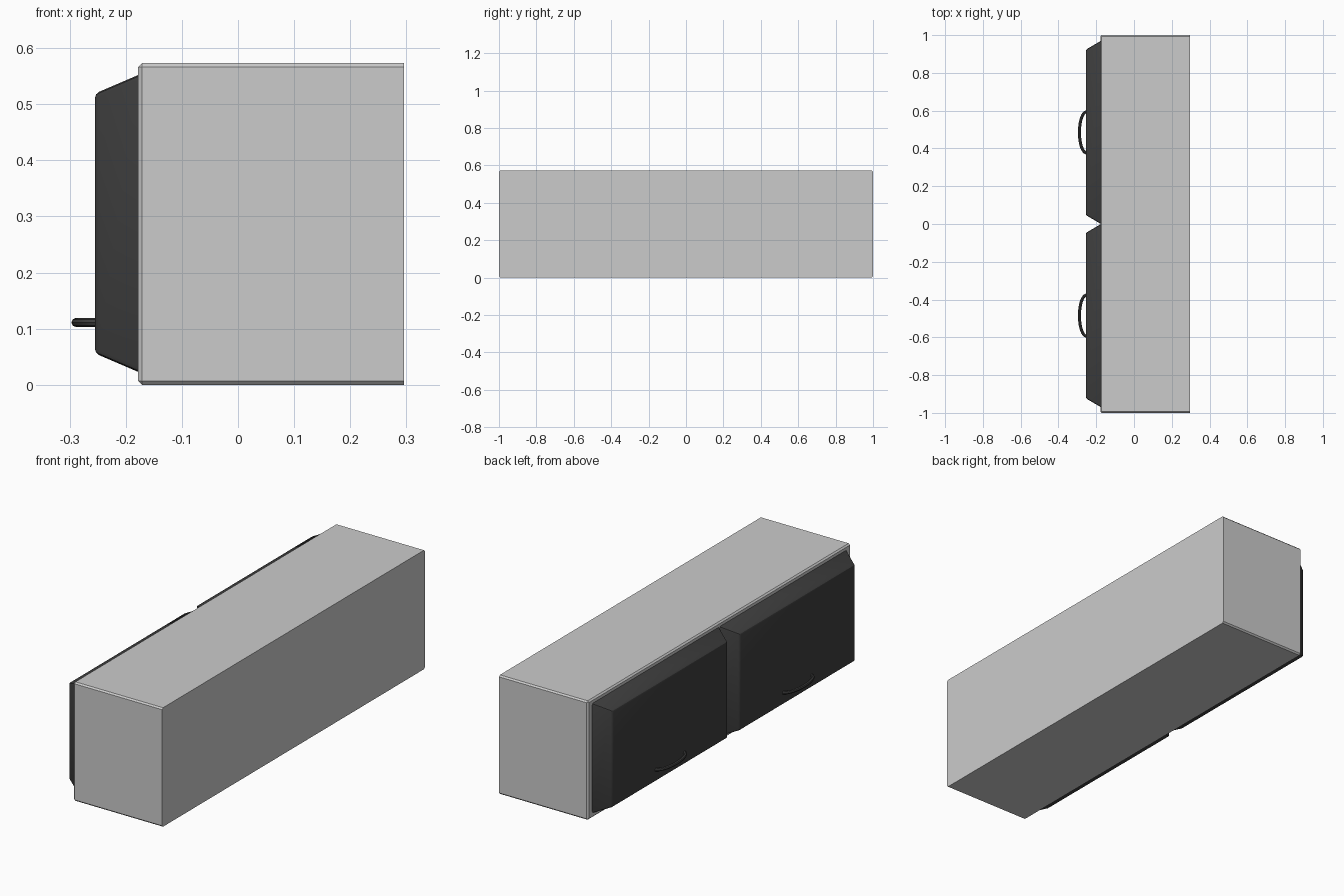
import bpy
import bmesh
import math

cube = bpy.data.objects.get("Cube")
if cube:
    bpy.data.objects.remove(cube, do_unlink=True)

BACK, FACE, DOOR_FACE = 0.296, -0.178, -0.255
HEIGHT = 0.573


def make_material(name, value):
    mat = bpy.data.materials.new(name)
    mat.use_nodes = True
    colour = (value, value, value, 1)
    mat.diffuse_color = colour
    mat.node_tree.nodes["Principled BSDF"].inputs["Base Color"].default_value = colour
    return mat


def make_block(name, inner, outer, x_in, x_out, bevel, segments, mat):
    """Block tapering from an inner to an outer (y0, y1, z0, z1) rectangle.

    Every edge is bevelled except those around the inner face."""
    bm = bmesh.new()
    rings = []
    for x, (y0, y1, z0, z1) in ((x_in, inner), (x_out, outer)):
        rings.append([bm.verts.new((x, y, z))
                      for y, z in ((y0, z0), (y1, z0), (y1, z1), (y0, z1))])
    a, b = rings
    bm.faces.new(a)
    bm.faces.new(b)
    for i in range(4):
        j = (i + 1) % 4
        bm.faces.new((a[i], a[j], b[j], b[i]))
    bmesh.ops.recalc_face_normals(bm, faces=bm.faces)
    edges = [e for e in bm.edges if not all(v in a for v in e.verts)]
    bmesh.ops.bevel(bm, geom=edges, offset=bevel, segments=segments,
                    profile=0.5, affect='EDGES')
    mesh = bpy.data.meshes.new(name)
    bm.to_mesh(mesh)
    bm.free()
    mesh.materials.append(mat)
    obj = bpy.data.objects.new(name, mesh)
    bpy.context.collection.objects.link(obj)
    return obj


def smooth(obj, degrees):
    bpy.ops.object.select_all(action='DESELECT')
    obj.select_set(True)
    bpy.context.view_layer.objects.active = obj
    bpy.ops.object.shade_smooth_by_angle(angle=math.radians(degrees))


def make_handle(name, y_mid, mat):
    """Bowed round bar whose ends meet the door."""
    curve = bpy.data.curves.new(name, 'CURVE')
    curve.dimensions = '3D'
    curve.bevel_depth = 0.008
    curve.bevel_resolution = 2
    curve.use_fill_caps = True
    spline = curve.splines.new('POLY')
    steps = 16
    spline.points.add(steps)
    for i, p in enumerate(spline.points):
        t = math.pi * i / steps
        p.co = (DOOR_FACE + 0.004 - 0.038 * math.sin(t),
                y_mid - 0.109 * math.cos(t), 0.111, 1)
    obj = bpy.data.objects.new(name, curve)
    bpy.context.collection.objects.link(obj)
    bpy.ops.object.select_all(action='DESELECT')
    obj.select_set(True)
    bpy.context.view_layer.objects.active = obj
    bpy.ops.object.convert(target='MESH')
    obj = bpy.context.object
    obj.data.materials.clear()
    obj.data.materials.append(mat)
    smooth(obj, 40)


body_grey = make_material("light grey", 0.6)
door_grey = make_material("charcoal", 0.05)

# Cabinet body
rect = (-1, 1, 0, HEIGHT)
make_block("cabinet_body", rect, rect, BACK, FACE, 0.007, 1, body_grey)

# Two tapered doors, each with a bowed handle
for side, centre in (("left", 0.485), ("right", -0.485)):
    base = (centre - 0.483, centre + 0.483, 0.023, 0.552)
    front = (centre - 0.438, centre + 0.438, 0.056, 0.519)
    door = make_block(side + "_door", base, front, FACE, DOOR_FACE, 0.008, 2, door_grey)
    smooth(door, 30)
    make_handle(side + "_handle", centre, door_grey)
